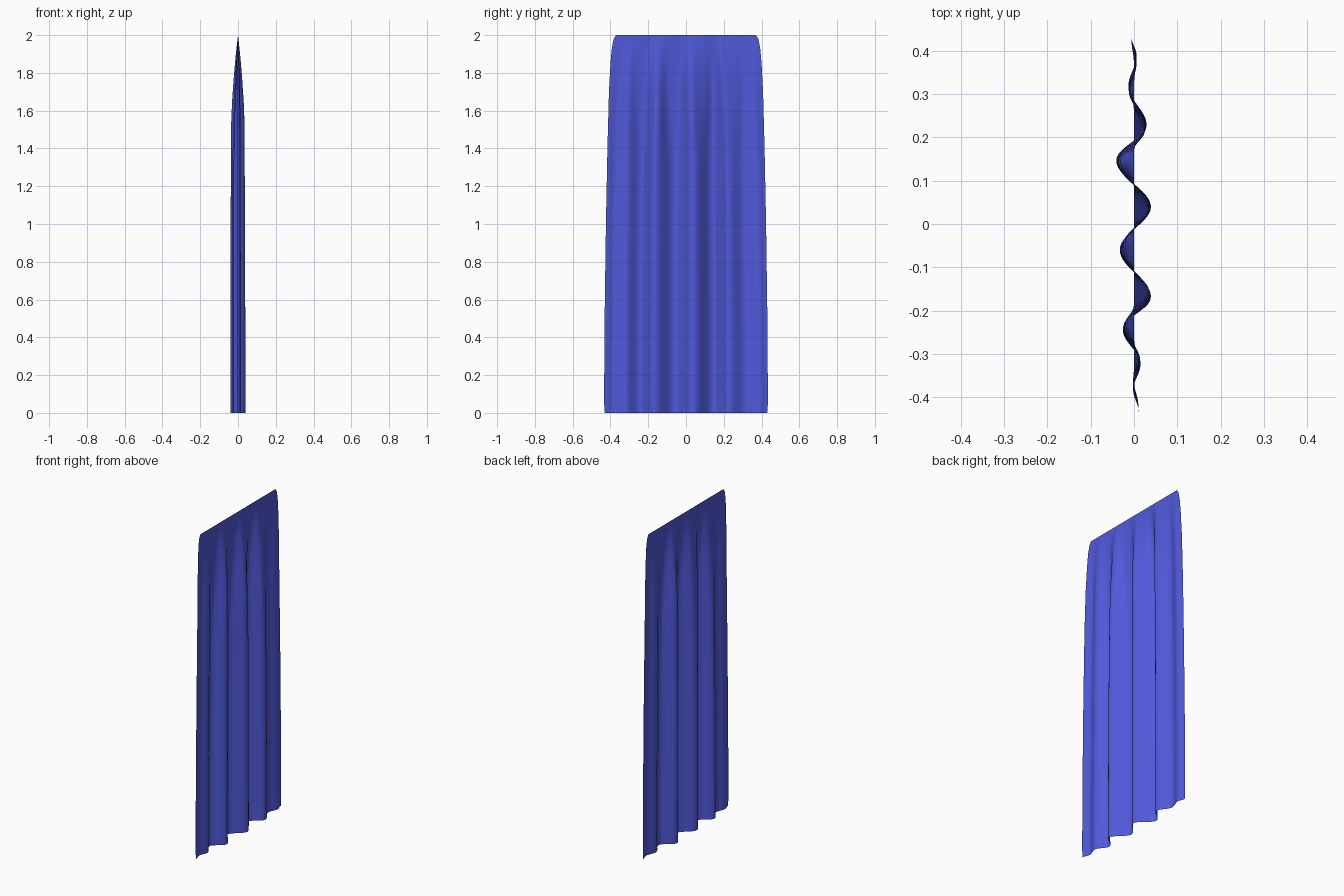
import bpy, bmesh, math

if "Cube" in bpy.data.objects:
    bpy.data.objects.remove(bpy.data.objects["Cube"])

# Fold crests along the hem: (y, x)
FOLDS = [(-0.435, 0.011), (-0.385, -0.002), (-0.325, 0.015), (-0.245, -0.026),
         (-0.17, 0.039), (-0.06, -0.033), (0.04, 0.039), (0.148, -0.041),
         (0.23, 0.029), (0.32, -0.013), (0.39, 0.006), (0.435, -0.006)]
# Half width of the cloth and fold depth against height: (z, value)
WIDTH = [(0, 0.43), (0.015, 0.434), (0.5, 0.431), (1.0, 0.424), (1.4, 0.416),
         (1.7, 0.408), (1.85, 0.400), (1.93, 0.393), (1.98, 0.383), (2.0, 0.37)]
DEPTH = [(0, 1.0), (0.8, 0.98), (1.2, 0.93), (1.5, 0.86), (1.65, 0.70),
         (1.8, 0.45), (1.9, 0.25), (2.0, 0.0)]


def sample(table, t, smooth=False):
    for (a, va), (b, vb) in zip(table, table[1:]):
        if t <= b:
            k = max(0.0, (t - a) / (b - a))
            if smooth:
                k = (1 - math.cos(math.pi * k)) / 2
            return va + (vb - va) * k
    return table[-1][1]


# Curtain sheet: a grid hanging from a straight top edge
COLS, ROWS = 140, 60
bm = bmesh.new()
grid = []
for j in range(ROWS + 1):
    s = j / ROWS
    z = 2 * math.sin(s * math.pi / 2)          # rows get denser toward the top
    half, depth = sample(WIDTH, z), sample(DEPTH, z)
    gather = 0.004 * math.sin(math.pi * min(1, max(0, (z - 1.3) / 0.7)))
    row = []
    for i in range(COLS + 1):
        u = 2 * i / COLS - 1
        x = depth * sample(FOLDS, u * 0.435, True)
        x += gather * math.sin(u * 30) * (1 - u * u)   # small pleats under the rail
        row.append(bm.verts.new((x, u * half, z)))
    grid.append(row)
for a, b in zip(grid, grid[1:]):
    for i in range(COLS):
        bm.faces.new((a[i], a[i + 1], b[i + 1], b[i]))

mesh = bpy.data.meshes.new("curtain")
bm.to_mesh(mesh)
bm.free()
mesh.shade_smooth()
curtain = bpy.data.objects.new("curtain", mesh)
bpy.context.collection.objects.link(curtain)

# Blue cloth
cloth = bpy.data.materials.new("blue_cloth")
cloth.diffuse_color = (0.08, 0.10, 0.70, 1)
cloth.use_nodes = True
cloth.node_tree.nodes["Principled BSDF"].inputs["Base Color"].default_value = cloth.diffuse_color
mesh.materials.append(cloth)
